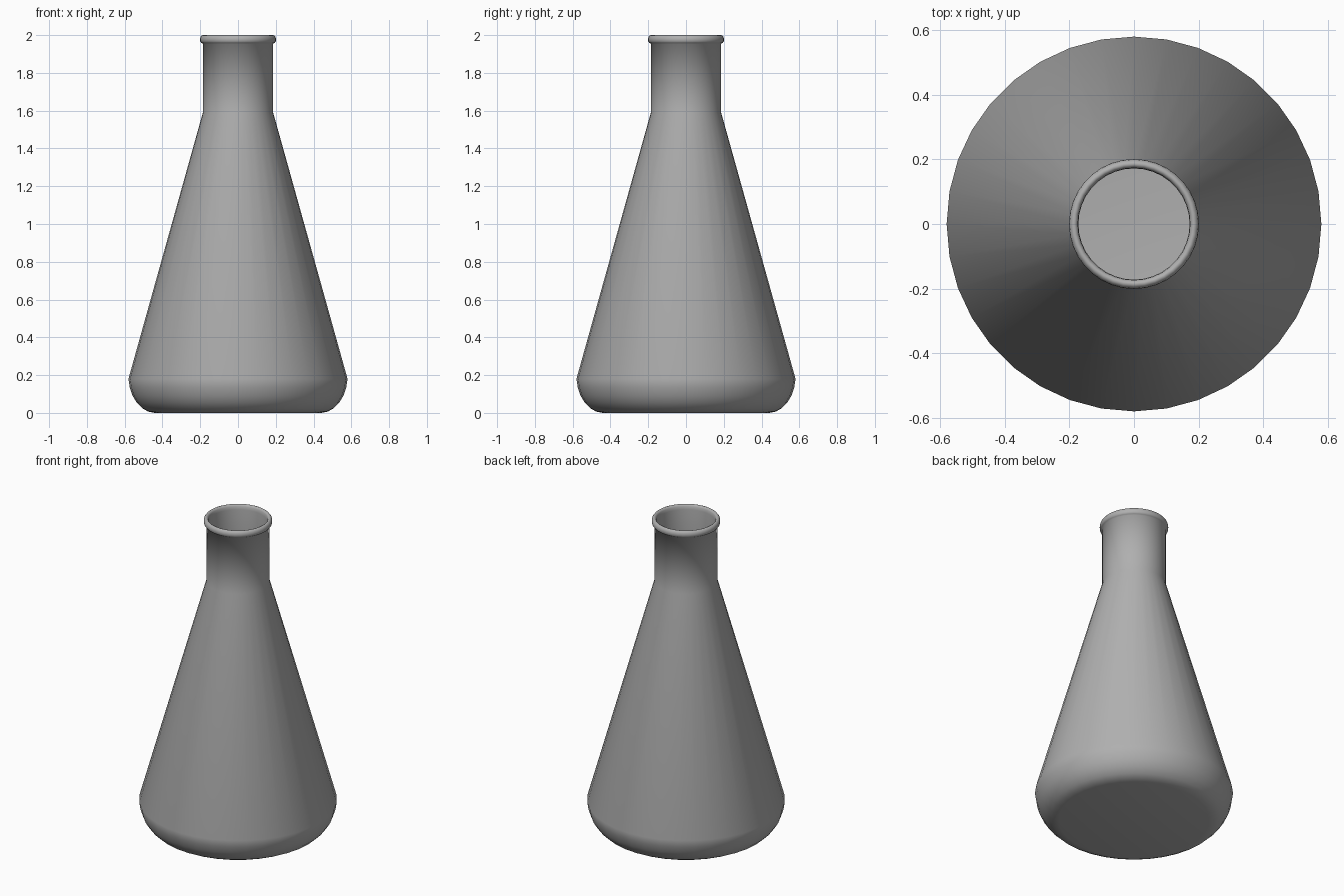
import bpy, bmesh, math

if "Cube" in bpy.data.objects:
    bpy.data.objects.remove(bpy.data.objects["Cube"])

SIDES = 36


def lathe(name, profile):
    """Revolve a (radius, z) profile that starts and ends on the axis."""
    bm = bmesh.new()
    rings = []
    for r, z in profile:
        if r == 0:
            rings.append([bm.verts.new((0, 0, z))] * SIDES)
        else:
            rings.append([bm.verts.new((r * math.cos(2 * math.pi * i / SIDES),
                                        r * math.sin(2 * math.pi * i / SIDES), z))
                          for i in range(SIDES)])
    for a, b in zip(rings, rings[1:]):
        for i in range(SIDES):
            j = (i + 1) % SIDES
            bm.faces.new(dict.fromkeys((a[i], a[j], b[j], b[i])))
    bmesh.ops.recalc_face_normals(bm, faces=bm.faces)
    mesh = bpy.data.meshes.new(name)
    bm.to_mesh(mesh)
    bm.free()
    obj = bpy.data.objects.new(name, mesh)
    bpy.context.collection.objects.link(obj)
    bpy.context.view_layer.objects.active = obj
    obj.select_set(True)
    bpy.ops.object.shade_smooth_by_angle(angle=math.radians(80))
    obj.select_set(False)
    return obj


# Outer wall: flat base, rounded foot, cone, straight neck
foot = [(0.44, 0.0), (0.475, 0.007), (0.505, 0.023), (0.535, 0.053),
        (0.558, 0.09), (0.573, 0.135), (0.58, 0.18)]
outer = [(0, 0)] + foot + [(0.186, 1.59), (0.186, 1.955)]

# Rolled lip
lip = [(0.194, 1.958), (0.2, 1.967), (0.201, 1.978), (0.199, 1.989),
       (0.193, 1.997), (0.186, 2.0), (0.179, 1.997), (0.174, 1.989)]

# Inner wall, offset inwards from the outside
wall = 0.013
inner = [(0.172, 1.97), (0.172, 1.59)]
inner += [(r - wall, max(z, wall + z * 0.93)) for r, z in reversed(foot)]
inner += [(0, wall)]

flask = lathe("conical_flask", outer + lip + inner)

# Dark grey finish
grey = bpy.data.materials.new("dark_grey")
grey.diffuse_color = (0.43, 0.43, 0.43, 1)
grey.use_nodes = True
grey.node_tree.nodes["Principled BSDF"].inputs["Base Color"].default_value = grey.diffuse_color
flask.data.materials.append(grey)
